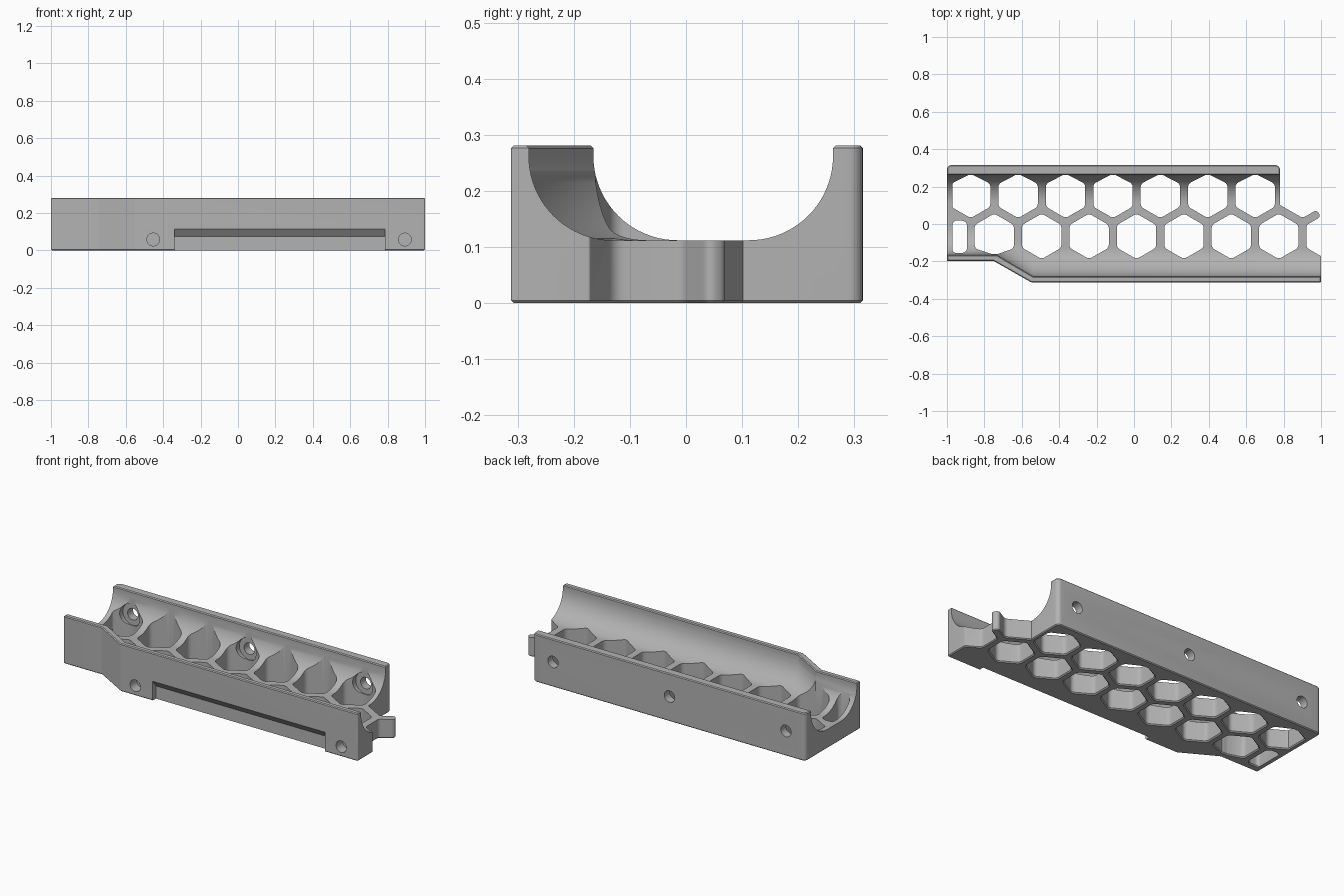
import bpy, bmesh, math
from mathutils import Vector

if "Cube" in bpy.data.objects:
    bpy.data.objects.remove(bpy.data.objects["Cube"])

grey = bpy.data.materials.new("plain grey")
grey.use_nodes = True
grey.diffuse_color = (0.45, 0.45, 0.45, 1)
grey.node_tree.nodes["Principled BSDF"].inputs["Base Color"].default_value = grey.diffuse_color


def loft(bm, rings):
    """Closed solid through rings that have equal point counts."""
    loops = [[bm.verts.new(p) for p in ring] for ring in rings]
    n = len(loops[0])
    faces = [bm.faces.new(loops[0]), bm.faces.new(loops[-1])]
    for a, b in zip(loops, loops[1:]):
        for i in range(n):
            j = (i + 1) % n
            faces.append(bm.faces.new((a[i], a[j], b[j], b[i])))
    bmesh.ops.recalc_face_normals(bm, faces=faces)


def flat(pts, z):
    return [(x, y, z) for x, y in pts]


def rounded(corners, steps=6):
    """Round the (x, y, radius) corners of a polygon."""
    out = []
    for i, (x, y, r) in enumerate(corners):
        p = Vector((x, y))
        if r == 0:
            out.append((x, y))
            continue
        a = Vector(corners[i - 1][:2]) - p
        b = Vector(corners[(i + 1) % len(corners)][:2]) - p
        half = a.angle(b) / 2
        t = min(r / math.tan(half), a.length * 0.48, b.length * 0.48)
        a, b = p + a.normalized() * t, p + b.normalized() * t
        centre = p + ((a + b) / 2 - p).normalized() * (t / math.cos(half))
        va, vb = a - centre, b - centre
        sweep = math.pi - 2 * half
        for k in range(steps + 1):
            f = k / steps
            v = (va * math.sin((1 - f) * sweep) + vb * math.sin(f * sweep)) / math.sin(sweep)
            out.append(tuple(centre + v))
    return out


def make(name, bm):
    mesh = bpy.data.meshes.new(name)
    bm.to_mesh(mesh)
    bm.free()
    ob = bpy.data.objects.new(name, mesh)
    bpy.context.collection.objects.link(ob)
    mesh.materials.append(grey)
    return ob


def cylinder(bm, x, z, r, y0, y1):
    ring = [(x + r * math.cos(a), z + r * math.sin(a))
            for a in (math.tau * k / 40 for k in range(40))]
    loft(bm, [[(u, y, v) for u, v in ring] for y in (y0, y1)])


def front_inner(x):
    """Inner face of the front wall, which steps inwards at one end."""
    t = min(max((x + 0.735) / 0.195, 0), 1)
    return -0.165 - 0.115 * t


# Body: rounded outline with chamfered top and bottom edges
outline = rounded([
    (-1, 0.315, 0.025), (0.78, 0.315, 0.025), (0.78, 0.102, 0),
    (0.902, 0.032, 0.03), (0.977, 0.076, 0.018), (0.999, 0.039, 0.018),
    (0.922, -0.006, 0.025), (0.922, -0.127, 0.03), (1, -0.172, 0.005),
    (1, -0.312, 0.005), (-0.55, -0.312, 0.02), (-0.75, -0.198, 0.02),
    (-1, -0.198, 0.005)])
HEIGHT, FLOOR = 0.281, 0.112
bm = bmesh.new()
loft(bm, [flat(outline, 0), flat(outline, HEIGHT)])
rims = [e for e in bm.edges if abs(e.verts[0].co.z - e.verts[1].co.z) < 1e-5]
bmesh.ops.bevel(bm, geom=rims, offset=0.005, segments=1, affect='EDGES', clamp_overlap=True)
body = make("honeycomb_tray", bm)
cutters = []

# Rounded trough between the two walls
def trough_ring(x):
    front, back, r = front_inner(x), 0.262, 0.15
    arc = [math.pi / 2 * k / 20 for k in range(21)]
    ring = [(front - 0.015, HEIGHT + 0.01), (front, HEIGHT - 0.005)]
    ring += [(front + r * (1 - math.cos(a)), FLOOR + r * (1 - math.sin(a))) for a in arc]
    ring += [(back - r * (1 - math.cos(a)), FLOOR + r * (1 - math.sin(a))) for a in reversed(arc)]
    ring += [(back, HEIGHT - 0.005), (back + 0.015, HEIGHT + 0.01)]
    return [(x, y, z) for y, z in ring]

bm = bmesh.new()
loft(bm, [trough_ring(x) for x in (-1.1, -0.735, -0.54, 1.1)])
cutters.append(make("trough_cutter", bm))

# Two rows of honeycomb holes with chamfered lower rims
def hole(bm, corners):
    pts = [(max(x, -0.97), max(min(y, 0.261), front_inner(x) + 0.005)) for x, y in rounded(corners)]
    cx = sum(p[0] for p in pts) / len(pts)
    cy = sum(p[1] for p in pts) / len(pts)
    flare = [(cx + (x - cx) * 1.14, cy + (y - cy) * 1.12) for x, y in pts]
    loft(bm, [flat(flare, -0.008), flat(pts, 0.006), flat(pts, 0.4)])

bm = bmesh.new()
PITCH, RADIUS = 0.2535, 0.1215
for start, y in ((-0.873, 0.153), (-0.747, -0.066)):
    for k in range(7):
        cx = start + PITCH * k
        hole(bm, [(cx + RADIUS * math.sin(math.tau * i / 6),
                   y + RADIUS * math.cos(math.tau * i / 6), 0.03) for i in range(6)])
hole(bm, [(-0.97, 0.018, 0.02), (-0.892, 0.018, 0.03),
          (-0.892, -0.155, 0.03), (-0.97, -0.155, 0.02)])
cutters.append(make("honeycomb_cutter", bm))

# Screw holes with flat seats in the back wall
seats, holes = bmesh.new(), bmesh.new()
for k in (0, 3, 6):
    cylinder(seats, -0.873 + PITCH * k, 0.147, 0.065, 0.12, 0.266)
    cylinder(holes, -0.873 + PITCH * k, 0.147, 0.034, 0.2, 0.4)
# Blind holes in the front wall
for x in (-0.453, 0.892):
    cylinder(holes, x, 0.058, 0.034, -0.4, -0.25)
cutters += [make("seat_cutter", seats), make("screw_hole_cutter", holes)]

# Long front recess with a sloping upper edge
bm = bmesh.new()
profile = [(-0.4, -0.1), (-0.28, -0.1), (-0.28, 0.075), (-0.312, 0.115), (-0.4, 0.115)]
loft(bm, [[(x, y, z) for y, z in profile] for x in (-0.34, 0.785)])
cutters.append(make("recess_cutter", bm))

# Cut everything out of the body
bpy.ops.object.select_all(action='DESELECT')
bpy.context.view_layer.objects.active = body
body.select_set(True)
for c in cutters:
    c.hide_render = True
    mod = body.modifiers.new(c.name, 'BOOLEAN')
    mod.operation, mod.solver, mod.object = 'DIFFERENCE', 'EXACT', c
    bpy.ops.object.modifier_apply(modifier=mod.name)
    bpy.data.objects.remove(c)
bpy.ops.object.shade_smooth_by_angle(angle=math.radians(30))
